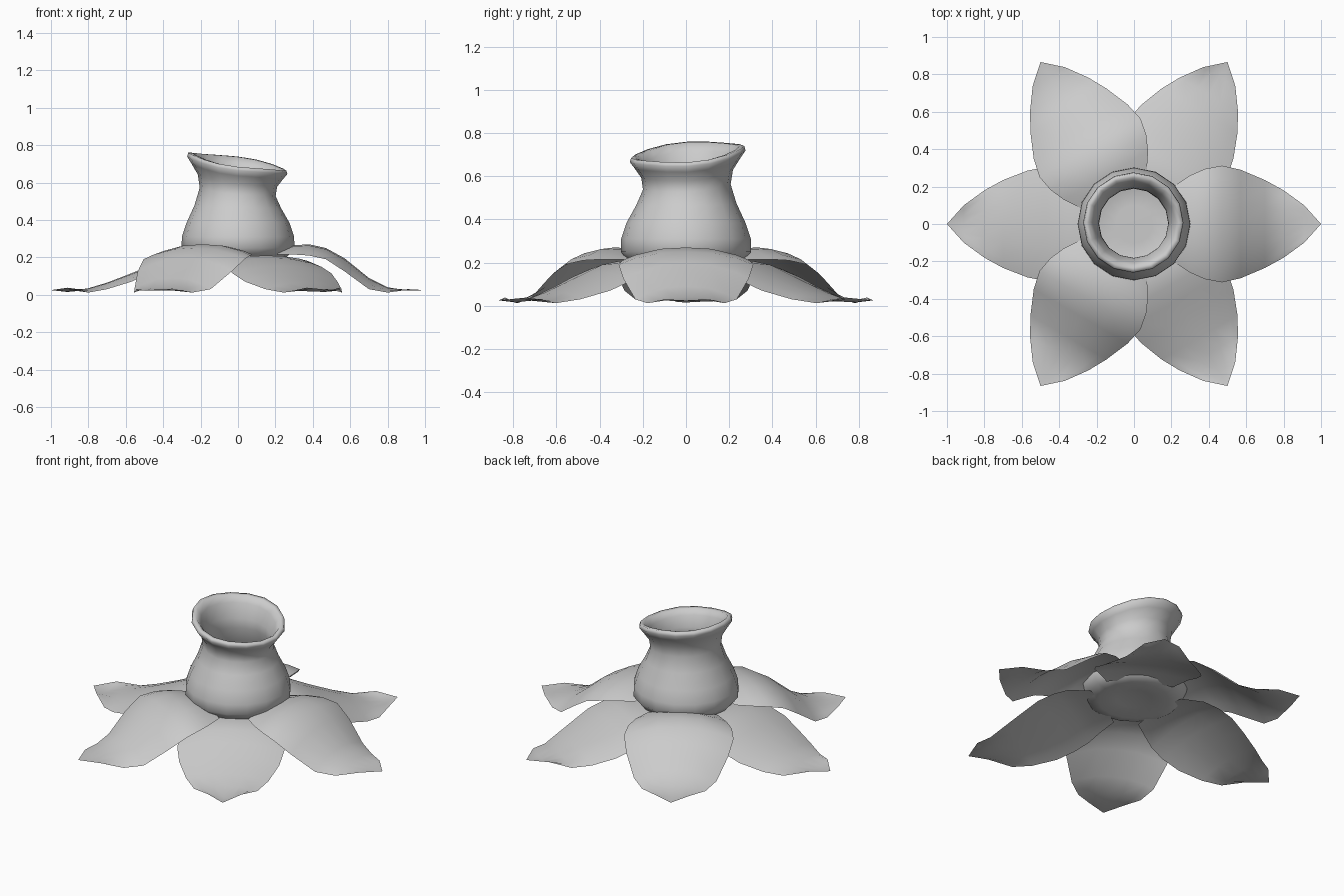
import bpy, bmesh, math
from mathutils import Matrix, Vector

if "Cube" in bpy.data.objects:
    bpy.data.objects.remove(bpy.data.objects["Cube"])


def finish(name, bm):
    bmesh.ops.recalc_face_normals(bm, faces=bm.faces)
    me = bpy.data.meshes.new(name)
    bm.to_mesh(me)
    bm.free()
    for p in me.polygons:
        p.use_smooth = True
    ob = bpy.data.objects.new(name, me)
    bpy.context.collection.objects.link(ob)
    return ob


def petal(name, rows, angle):
    """rows: (distance out, half width, ridge height, edge height)"""
    bm = bmesh.new()
    rot = Matrix.Rotation(math.radians(angle), 4, 'Z')
    steps = (-1, -0.8, -0.4, 0, 0.4, 0.8, 1)
    grid = []
    for r, w, zc, ze in rows:
        grid.append([bm.verts.new(rot @ Vector((r, w * t, zc + (ze - zc) * abs(t) ** 2.4)))
                     for t in steps])
    tip = bm.verts.new(rot @ Vector((1.0, 0, 0.025)))
    for a, b in zip(grid, grid[1:]):
        for i in range(len(steps) - 1):
            bm.faces.new((a[i], b[i], b[i + 1], a[i + 1]))
    for i in range(len(steps) - 1):
        bm.faces.new((grid[-1][i], tip, grid[-1][i + 1]))
    return finish(name, bm)


# Two overlapping rings of three petals
upper = [(0.21, 0.20, 0.235, 0.215), (0.30, 0.26, 0.265, 0.215), (0.38, 0.295, 0.27, 0.21),
         (0.47, 0.312, 0.25, 0.19), (0.57, 0.29, 0.195, 0.125), (0.70, 0.235, 0.09, 0.03),
         (0.80, 0.18, 0.04, 0.012), (0.91, 0.10, 0.022, 0.03)]
lower = [(0.19, 0.19, 0.205, 0.19), (0.30, 0.26, 0.21, 0.18), (0.38, 0.295, 0.195, 0.15),
         (0.47, 0.305, 0.155, 0.115), (0.57, 0.285, 0.115, 0.07), (0.70, 0.235, 0.065, 0.03),
         (0.80, 0.18, 0.035, 0.012), (0.91, 0.10, 0.015, 0.038)]
for i in range(3):
    petal(f"upper_petal_{i + 1}", upper, 120 * i)
    petal(f"lower_petal_{i + 1}", lower, 60 + 120 * i)

# Trumpet cup: outer wall, rolled rim, inner wall and floor, with a tilted wavy mouth
profile = [(0.10, 0.205), (0.20, 0.19), (0.265, 0.205), (0.302, 0.25), (0.300, 0.31), (0.275, 0.385),
           (0.232, 0.47), (0.203, 0.55), (0.212, 0.61), (0.245, 0.66), (0.268, 0.692),
           (0.262, 0.712), (0.238, 0.710), (0.215, 0.675), (0.187, 0.60), (0.185, 0.55),
           (0.213, 0.47), (0.255, 0.385), (0.275, 0.31), (0.265, 0.26), (0.19, 0.225), (0.10, 0.225)]
N = 16
bm = bmesh.new()
rings = []
for r, z in profile:
    k = max(0.0, min(1.0, (z - 0.42) / 0.28))
    ring = []
    for i in range(N):
        a = 2 * math.pi * i / N
        dz = -0.043 * math.cos(a) + 0.024 * math.sin(a) + 0.006 * math.cos(3 * a + 2.5)
        ring.append(bm.verts.new((r * math.cos(a) - 0.004 * k, r * math.sin(a) + 0.008 * k, z + k * dz)))
    rings.append(ring)
for a, b in zip(rings, rings[1:]):
    for i in range(N):
        j = (i + 1) % N
        bm.faces.new((a[i], a[j], b[j], b[i]))
for ring, z in ((rings[0], 0.215), (rings[-1], 0.228)):
    c = bm.verts.new((0, 0, z))
    for i in range(N):
        bm.faces.new((ring[i], ring[(i + 1) % N], c))
finish("trumpet_cup", bm)
